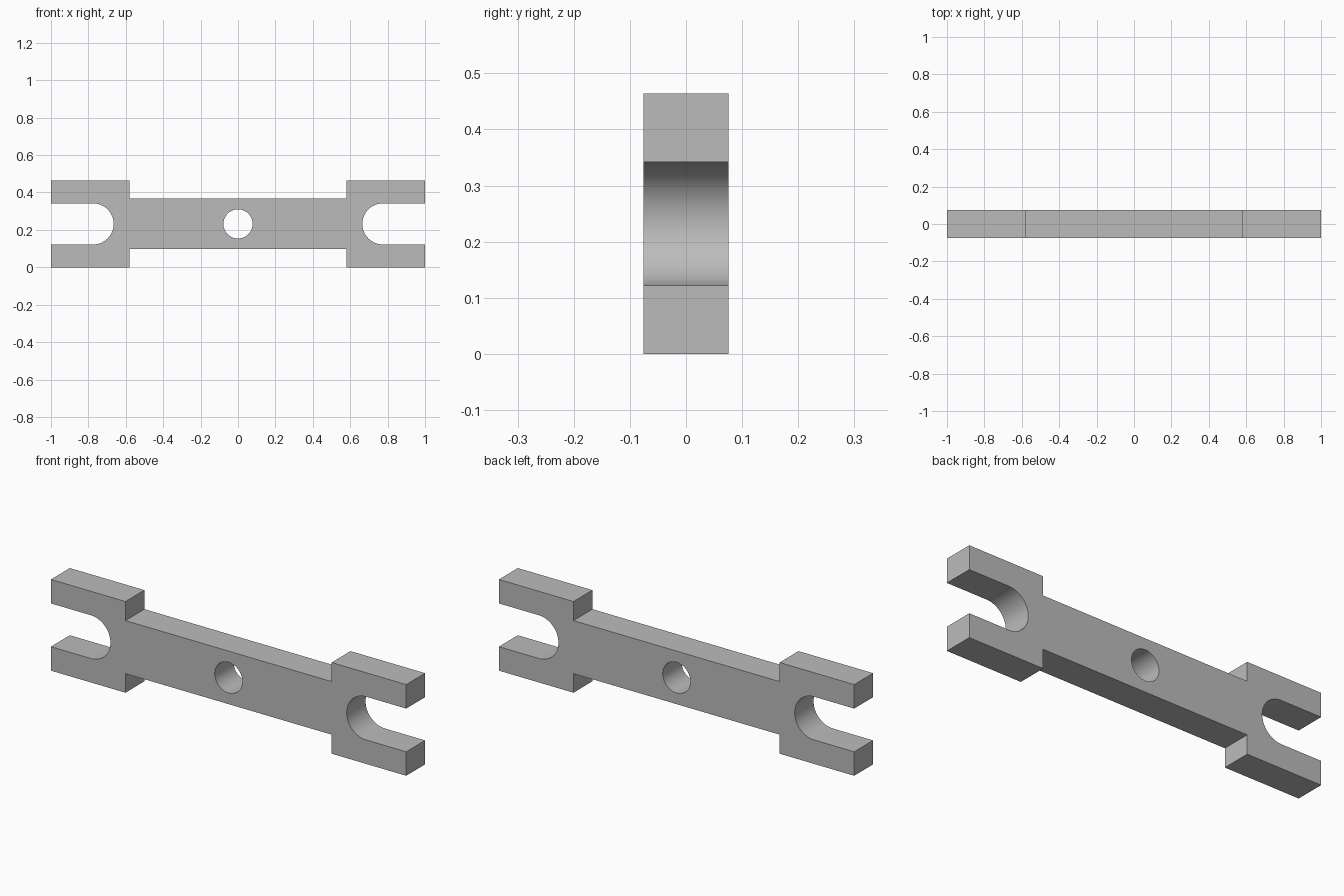
import bpy, bmesh, math

cube = bpy.data.objects.get("Cube")
if cube:
    bpy.data.objects.remove(cube, do_unlink=True)

HALF_DEPTH = 0.076
HEIGHT = 0.464
MID_Z = HEIGHT / 2
BAR_X, BAR_HALF = 0.58, 0.135
SLOT_X, SLOT_R = 0.775, 0.11
HOLE_R = 0.078

# Plain grey metal
metal = bpy.data.materials.new("grey metal")
metal.use_nodes = True
grey = (0.5, 0.5, 0.5, 1)
metal.diffuse_color = grey
metal.node_tree.nodes["Principled BSDF"].inputs["Base Color"].default_value = grey


def arc(cx, radius, start, end, steps):
    """Points on an arc around the mid height, angles in degrees."""
    angles = [math.radians(start + (end - start) * i / steps) for i in range(steps + 1)]
    return [(cx + radius * math.cos(a), radius * math.sin(a)) for a in angles]


def plate(name, outline, half_depth):
    """Extrude an x-z outline along y into a closed solid."""
    bm = bmesh.new()
    face = bm.faces.new([bm.verts.new((x, -half_depth, z + MID_Z)) for x, z in outline])
    extruded = bmesh.ops.extrude_face_region(bm, geom=[face])["geom"]
    verts = [v for v in extruded if isinstance(v, bmesh.types.BMVert)]
    bmesh.ops.translate(bm, verts=verts, vec=(0, 2 * half_depth, 0))
    bmesh.ops.recalc_face_normals(bm, faces=bm.faces)
    mesh = bpy.data.meshes.new(name)
    bm.to_mesh(mesh)
    bm.free()
    mesh.materials.append(metal)
    obj = bpy.data.objects.new(name, mesh)
    bpy.context.collection.objects.link(obj)
    return obj


# Right-hand fork profile, from the lower bar corner to the upper one
top = HEIGHT / 2
fork = [(BAR_X, -BAR_HALF), (BAR_X, -top), (1, -top), (1, -SLOT_R)]
fork += arc(SLOT_X, SLOT_R, 270, 90, 32)
fork += [(1, SLOT_R), (1, top), (BAR_X, top), (BAR_X, BAR_HALF)]

# Whole body: the fork and its half-turn copy, joined by the bar
body = plate("double_ended_link", fork + [(-x, -z) for x, z in fork], HALF_DEPTH)

# Round hole through the middle
cutter = plate("hole_cutter", arc(0, HOLE_R, 0, 360, 48)[:-1], HALF_DEPTH * 2)
cutter.hide_render = True
cutter.hide_viewport = True
cut = body.modifiers.new("centre_hole", "BOOLEAN")
cut.operation = "DIFFERENCE"
cut.solver = "EXACT"
cut.object = cutter

# Bake the hole, then smooth the curved walls only
bpy.context.view_layer.objects.active = body
body.select_set(True)
bpy.ops.object.modifier_apply(modifier=cut.name)
bpy.data.objects.remove(cutter, do_unlink=True)
bpy.ops.object.shade_smooth_by_angle(angle=math.radians(30))
